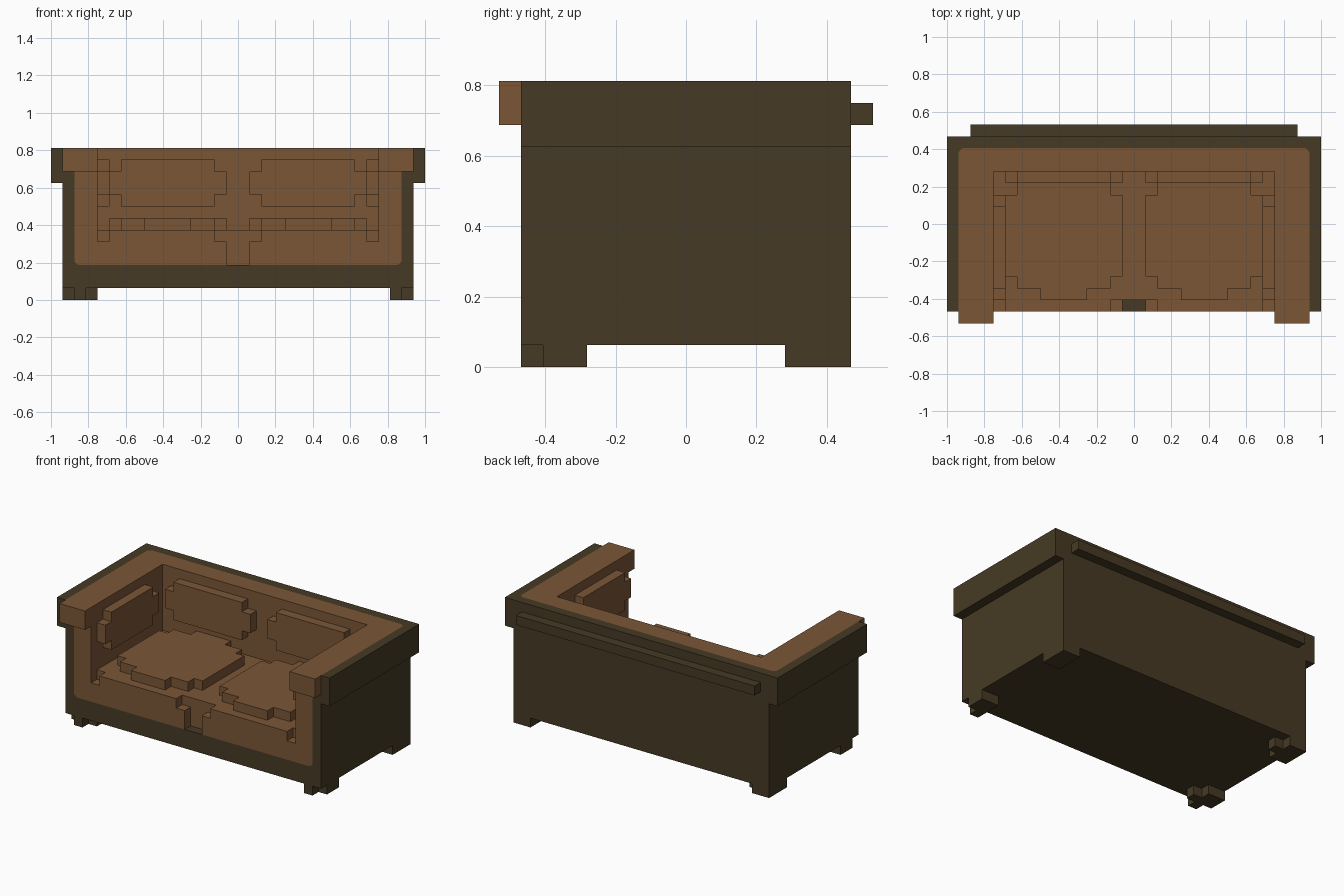
import bpy, bmesh, math
from mathutils import Vector

if "Cube" in bpy.data.objects:
    bpy.data.objects.remove(bpy.data.objects["Cube"], do_unlink=True)

U = 1 / 16  # block size; all sizes below are counted in blocks


def material(name, rgb):
    m = bpy.data.materials.new(name)
    m.use_nodes = True
    m.diffuse_color = (*rgb, 1)
    m.node_tree.nodes["Principled BSDF"].inputs["Base Color"].default_value = (*rgb, 1)
    return m


LEATHER = material("brown leather", (0.195, 0.093, 0.037))
FRAME = material("dark olive frame", (0.061, 0.042, 0.018))


def prism(name, outline, lo, hi, axis, mats):
    """Extrude a 2D outline along an axis; the outline uses the other two axes in order."""
    def place(p, h):
        c = list(p)
        c.insert(axis, h)
        return Vector(c) * U
    bm = bmesh.new()
    bottom = [bm.verts.new(place(p, lo)) for p in outline]
    top = [bm.verts.new(place(p, hi)) for p in outline]
    bm.faces.new(bottom)
    bm.faces.new(top)
    n = len(outline)
    for i in range(n):
        j = (i + 1) % n
        bm.faces.new((bottom[i], bottom[j], top[j], top[i]))
    bmesh.ops.recalc_face_normals(bm, faces=bm.faces)
    mesh = bpy.data.meshes.new(name)
    bm.to_mesh(mesh)
    bm.free()
    obj = bpy.data.objects.new(name, mesh)
    bpy.context.collection.objects.link(obj)
    for m in mats:
        mesh.materials.append(m)
    return obj


def box(name, x0, x1, y0, y1, z0, z1, *mats):
    return prism(name, [(x0, y0), (x1, y0), (x1, y1), (x0, y1)], z0, z1, 2, mats)


def stepped(cx, cy, quarter):
    """Closed outline made by reflecting one stepped corner into four."""
    q = quarter
    pts = q + [(-a, b) for a, b in q[::-1]] + [(-a, -b) for a, b in q] + [(a, -b) for a, b in q[::-1]]
    return [(cx + a, cy + b) for a, b in pts]


def plus(cx, cy, a, b):
    return stepped(cx, cy, [(a, b - 1), (a - 1, b - 1), (a - 1, b)])


def paint_region(obj, normal, corner, u, v, radius=0.5):
    """Colour the part of a face inside a rounded corner with leather (slot 1).
    u and v point outwards from the region."""
    bm = bmesh.new()
    bm.from_mesh(obj.data)
    normal, u, v = Vector(normal), Vector(u), Vector(v)
    centre = (Vector(corner) - (u + v) * radius) * U
    planes = []
    for k in range(5):
        a = math.radians(22.5 * k)
        d = u * math.cos(a) + v * math.sin(a)
        planes.append((centre + d * radius * U, d))
    faces = lambda: [f for f in bm.faces if f.normal.dot(normal) > 0.9]
    for co, d in planes:
        fs = faces()
        geom = fs + list({e for f in fs for e in f.edges}) + list({w for f in fs for w in f.verts})
        bmesh.ops.bisect_plane(bm, geom=geom, plane_co=co, plane_no=d, dist=1e-6)
    for f in faces():
        c = f.calc_center_median()
        if all((c - co).dot(d) < 1e-6 for co, d in planes):
            f.material_index = 1
    bm.to_mesh(obj.data)
    bm.free()


# Frame: base, back and rear ledge
box("base", -12, 12, -7.5, 4.5, 1, 3, FRAME)
back = box("back", -12, 12, 4.5, 7.5, 1, 13, FRAME, LEATHER)
back_mesh = bmesh.new()
back_mesh.from_mesh(back.data)
top = [f for f in back_mesh.faces if f.normal.z > 0.9]
geom = top + list(top[0].edges) + list(top[0].verts)
bmesh.ops.bisect_plane(back_mesh, geom=geom, plane_co=(0, 6.5 * U, 0), plane_no=(0, 1, 0))
for f in back_mesh.faces:
    inside_top = f.normal.z > 0.9 and f.calc_center_median().y < 6.5 * U
    f.material_index = int(inside_top or f.normal.y < -0.9)
back_mesh.to_mesh(back.data)
back_mesh.free()
box("rear_ledge", -14, 14, 7.5, 8.5, 11, 12, FRAME)

# Seat block behind the front panels
box("seat", -12, 12, -6.5, 4.5, 3, 6, LEATHER)

for s, side in ((1, "left"), (-1, "right")):
    def sbox(name, x0, x1, *rest):
        a, b = sorted((s * x0, s * x1))
        return box(f"{side}_{name}", a, b, *rest)

    # Arm with leather on the inside, top and front
    arm = sbox("arm", 12, 15, -7.5, 7.5, 1, 13, FRAME, LEATHER)
    for p in arm.data.polygons:
        p.material_index = int(p.normal.x * s < -0.9)
    paint_region(arm, (0, 0, 1), (s * 15, 6.5, 13), (s, 0, 0), (0, 1, 0))
    paint_region(arm, (0, -1, 0), (s * 14, -7.5, 3), (s, 0, 0), (0, 0, -1))
    sbox("arm_trim", 15, 16, -7.5, 7.5, 10, 13, FRAME)
    sbox("arm_cap", 12, 15, -8.5, -7.5, 11, 13, LEATHER)

    # Front panel with notched upper corners
    panel = [(1, 3), (12, 3), (12, 5), (11, 5), (11, 6), (2, 6), (2, 5), (1, 5)]
    prism(f"{side}_front_panel", [(s * x, z) for x, z in panel], -7.5, -6.5, 1, [LEATHER])

    # Cushions
    seat_corner = [(5, 3.5), (4, 3.5), (4, 4.5), (2, 4.5), (2, 5.5)]
    prism(f"{side}_seat_cushion", stepped(s * 6, -1, seat_corner), 6, 7, 2, [LEATHER])
    prism(f"{side}_back_cushion", plus(s * 6, 10, 5, 2), 3.5, 4.5, 1, [LEATHER])
    prism(f"{side}_arm_cushion", plus(-2, 10, 4.5, 2), *sorted((s * 11, s * 12)), 0, [LEATHER])

    # Feet; the right pair has an extra inner block
    front = [(13, -7.5), (14, -7.5), (14, -6.5), (15, -6.5), (15, -4.5), (13, -4.5)]
    rear = [(13, 7.5), (15, 7.5), (15, 4.5), (13, 4.5)]
    if s < 0:
        front += [(13, -5.5), (12, -5.5), (12, -6.5), (13, -6.5)]
        rear += [(13, 5.5), (12, 5.5), (12, 6.5), (13, 6.5)]
    for name, pts in (("front", front), ("rear", rear)):
        prism(f"{side}_{name}_foot", [(s * x, y) for x, y in pts], 0, 1, 2, [FRAME])
